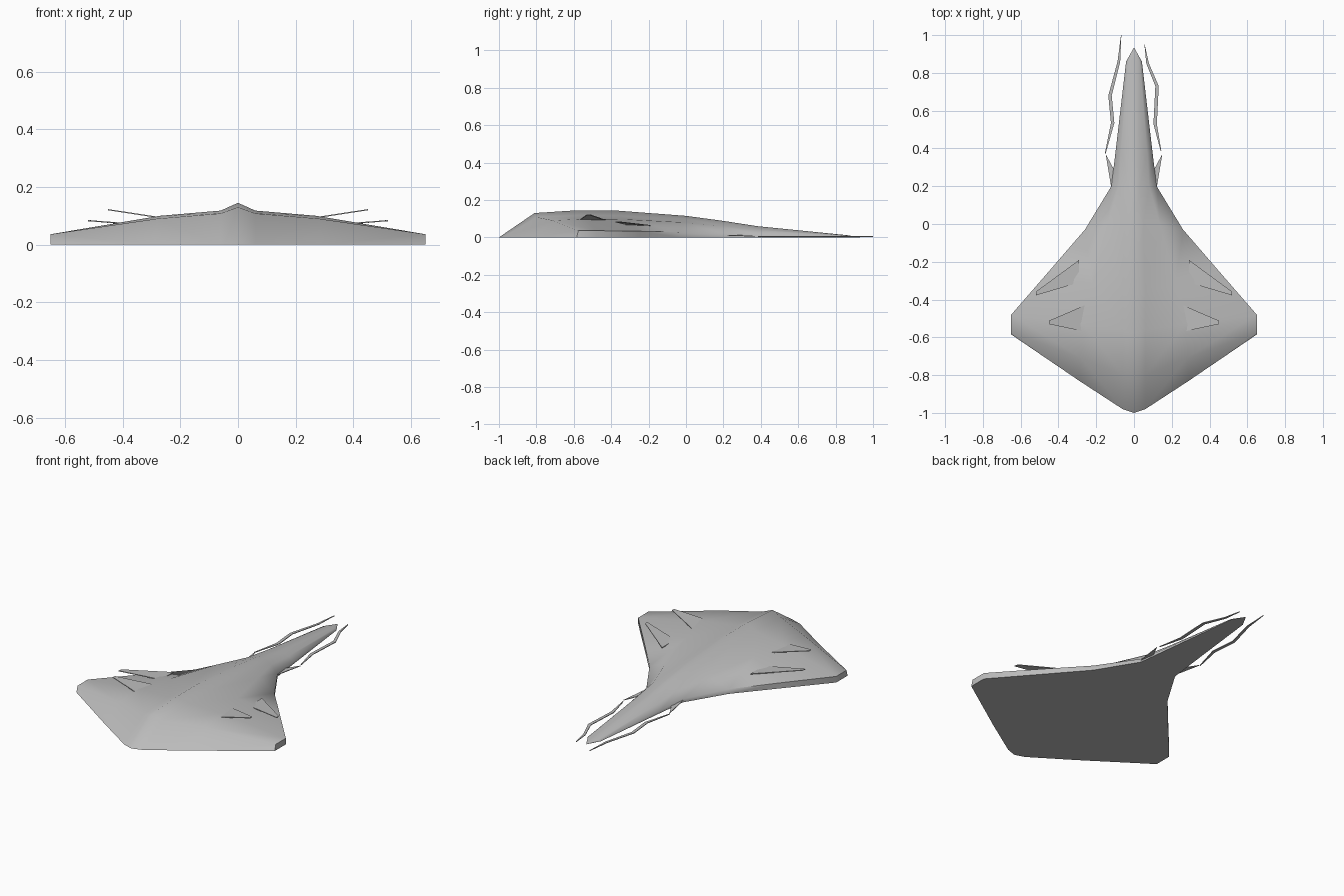
import bpy, bmesh

if "Cube" in bpy.data.objects:
    bpy.data.objects.remove(bpy.data.objects["Cube"])

grey = bpy.data.materials.new("soft_grey")
grey.diffuse_color = (0.5, 0.5, 0.5, 1)
grey.use_nodes = True
grey.node_tree.nodes["Principled BSDF"].inputs["Base Color"].default_value = grey.diffuse_color


def finish(name, bm, smooth=True):
    bmesh.ops.remove_doubles(bm, verts=bm.verts, dist=0.0005)
    bmesh.ops.recalc_face_normals(bm, faces=bm.faces)
    me = bpy.data.meshes.new(name)
    bm.to_mesh(me)
    bm.free()
    me.materials.append(grey)
    ob = bpy.data.objects.new(name, me)
    bpy.context.collection.objects.link(ob)
    if smooth:
        bpy.ops.object.select_all(action='DESELECT')
        ob.select_set(True)
        bpy.context.view_layer.objects.active = ob
        bpy.ops.object.shade_smooth_by_angle(angle=1.0)
    return ob


# Body: rows from nose to tail tip, each running from the ridge to the rim
rows = [
    [(0, -1, 0), (.06, -.98, 0), (.29, -.83, 0), (.65, -.585, 0)],
    [(0, -.81, .13), (.06, -.80, .108), (.28, -.71, .09), (.65, -.575, .036)],
    [(0, -.58, .145), (.06, -.56, .118), (.27, -.53, .10), (.65, -.48, .036)],
    [(0, -.38, .144), (.06, -.36, .116), (.22, -.32, .096), (.45, -.25, .033)],
    [(0, 0, .115), (.05, 0, .100), (.14, -.01, .08), (.26, -.03, .028)],
    [(0, .20, .088), (.03, .20, .080), (.08, .20, .06), (.12, .20, .02)],
    [(0, .38, .060), (.025, .38, .055), (.07, .38, .04), (.098, .38, .012)],
    [(0, .86, .012), (.015, .86, .011), (.03, .86, .009), (.042, .86, .004)],
    [(0, .935, 0)] * 4,
]
bm = bmesh.new()
for s in (1, -1):
    def vert(p):
        return bm.verts.new((s * p[0], p[1], p[2]))
    for a, b in zip(rows, rows[1:]):
        for i in range(3):
            bm.faces.new([vert(p) for p in (a[i], a[i + 1], b[i + 1], b[i])])
    # Rim wall down to the flat belly
    for a, b in zip(rows[1:], rows[2:]):
        p, q = a[3], b[3]
        bm.faces.new([vert(v) for v in (p, q, (q[0], q[1], 0), (p[0], p[1], 0))])
    p, q = rows[0][3], rows[1][3]
    bm.faces.new([vert(v) for v in (p, q, (q[0], q[1], 0))])
# Belly
side = list(rows[0]) + [(r[3][0], r[3][1], 0) for r in rows[1:]]
outline = side + [(-x, y, z) for x, y, z in side[-2:0:-1]]
bm.faces.new([bm.verts.new(p) for p in outline])
finish("body", bm)


def plate(name, points, thick=0.004):
    """Thin flat plate through the given outline."""
    bm = bmesh.new()
    top = [bm.verts.new((x, y, z + thick / 2)) for x, y, z in points]
    low = [bm.verts.new((x, y, z - thick / 2)) for x, y, z in points]
    bm.faces.new(top)
    bm.faces.new(low[::-1])
    n = len(points)
    for i in range(n):
        j = (i + 1) % n
        bm.faces.new((top[i], low[i], low[j], top[j]))
    return finish(name, bm, False)


for s, label in ((1, "right"), (-1, "left")):
    # Back spines, rooted inside the body
    plate("front_spine_" + label, [(s * x, y, z) for x, y, z in (
        (.26, -.43, .092), (.45, -.512, .121), (.45, -.53, .121), (.26, -.57, .092))])
    plate("rear_spine_" + label, [(s * x, y, z) for x, y, z in (
        (.29, -.19, .064), (.515, -.355, .083), (.52, -.378, .083), (.29, -.31, .066))])
    # Small fins at the tail root
    plate("tail_fin_" + label, [(s * x, y, z) for x, y, z in (
        (.08, .19, .012), (.12, .19, .012), (.15, .37, .006), (.085, .25, .012))])

# Thin streamers beside the tail
streamers = {
    "right": [(.143, .386), (.112, .53), (.122, .73), (.072, .85), (.056, .95)],
    "left": [(-.153, .37), (-.113, .535), (-.127, .68), (-.08, .86), (-.068, 1.0)],
}
for label, path in streamers.items():
    widths = [.002, .009, .009, .007, .001]
    a = [(x + w, y, .005) for (x, y), w in zip(path, widths)]
    b = [(x - w, y, .005) for (x, y), w in zip(path, widths)]
    plate("streamer_" + label, a + b[::-1])
